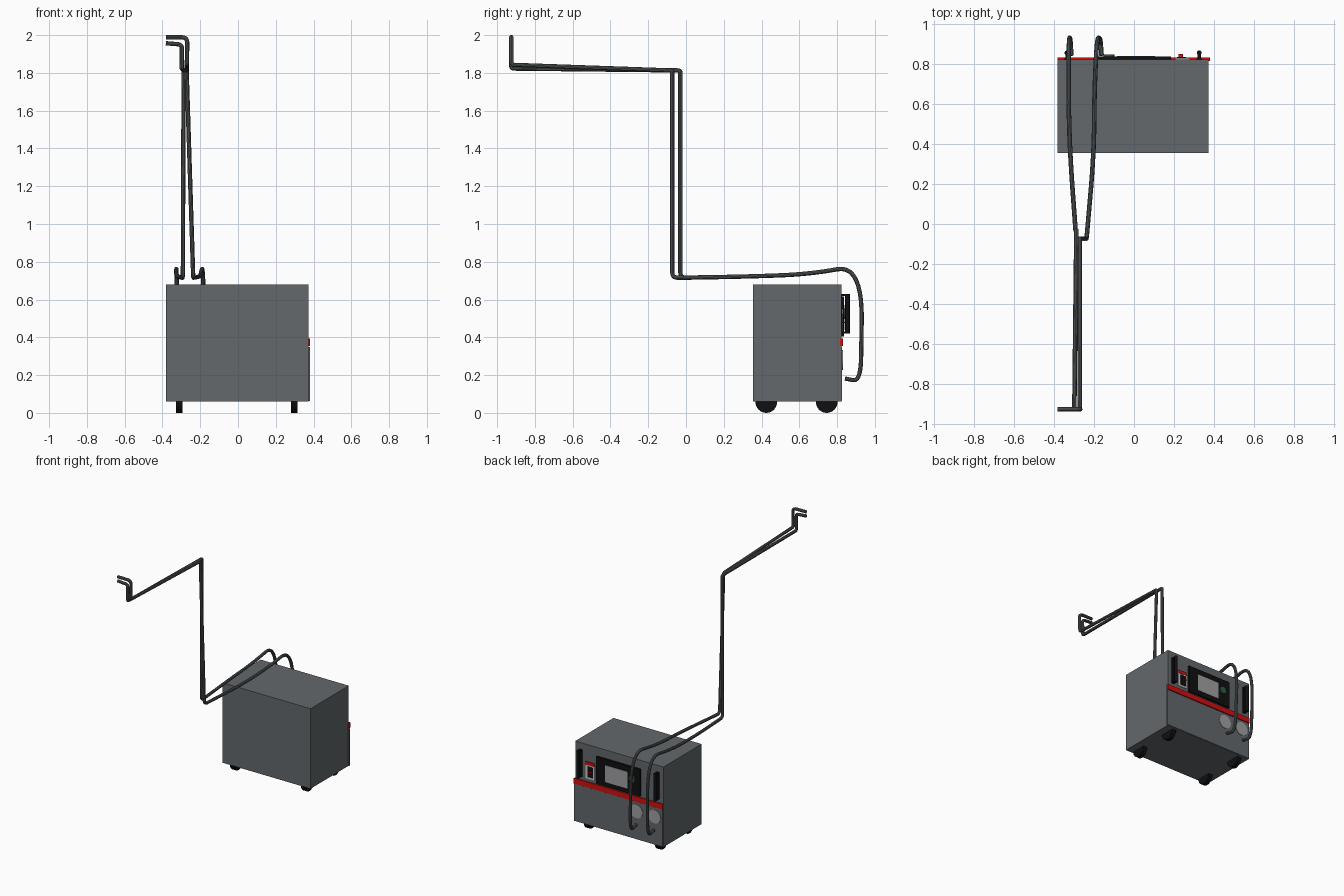
import bpy, math
from mathutils import Vector

if "Cube" in bpy.data.objects:
    bpy.data.objects.remove(bpy.data.objects["Cube"])


def material(name, rgb):
    m = bpy.data.materials.new(name)
    m.diffuse_color = (*rgb, 1)
    m.use_nodes = True
    m.node_tree.nodes["Principled BSDF"].inputs["Base Color"].default_value = m.diffuse_color
    return m


SHELL = material("shell_grey", (0.125, 0.14, 0.15))
HOSE = material("hose_grey", (0.10, 0.11, 0.115))
BLACK = material("black", (0.005, 0.005, 0.006))
RED = material("red", (0.65, 0.005, 0.005))
PALE = material("pale_grey", (0.35, 0.35, 0.36))
WHITE = material("white", (0.7, 0.7, 0.7))
GREEN = material("green", (0.03, 0.10, 0.05))


def box(name, x, y, z, mat):
    """Box from (min, max) ranges."""
    r = (x, y, z)
    bpy.ops.mesh.primitive_cube_add(size=1, location=[(a + b) / 2 for a, b in r])
    o = bpy.context.object
    o.name = name
    o.scale = [b - a for a, b in r]
    bpy.ops.object.transform_apply(location=False, rotation=False)
    o.data.materials.append(mat)
    return o


def cyl(name, loc, radius, depth, axis, mat, sides=32):
    rot = {"x": (0, math.pi / 2, 0), "y": (math.pi / 2, 0, 0), "z": (0, 0, 0)}[axis]
    bpy.ops.mesh.primitive_cylinder_add(vertices=sides, radius=radius, depth=depth,
                                        location=loc, rotation=rot)
    o = bpy.context.object
    o.name = name
    o.data.materials.append(mat)
    bpy.ops.object.shade_smooth_by_angle()
    return o


def pipe(name, ctrl, radius, mat):
    """Tube along (x, y, z, r) control points, each corner rounded over length r."""
    p = [Vector(c[:3]) for c in ctrl]
    path = [p[0]]
    for i in range(1, len(p) - 1):
        r, ends = ctrl[i][3], []
        for q in (p[i - 1], p[i + 1]):
            d = q - p[i]
            ends.append(p[i] + d.normalized() * min(r, d.length * 0.49))
        n = 10 if r > 0.04 else 5
        for k in range(n + 1):
            t = k / n
            path.append(ends[0] * (1 - t) ** 2 + p[i] * 2 * t * (1 - t) + ends[1] * t * t)
    path.append(p[-1])
    cu = bpy.data.curves.new(name, "CURVE")
    cu.dimensions = "3D"
    cu.bevel_depth = radius
    cu.bevel_resolution = 3
    cu.use_fill_caps = True
    s = cu.splines.new("POLY")
    s.points.add(len(path) - 1)
    for pt, v in zip(s.points, path):
        pt.co = (*v, 1)
    o = bpy.data.objects.new(name, cu)
    bpy.context.collection.objects.link(o)
    cu.materials.append(mat)
    bpy.ops.object.select_all(action="DESELECT")
    o.select_set(True)
    bpy.context.view_layer.objects.active = o
    bpy.ops.object.convert(target="MESH")
    bpy.ops.object.shade_smooth_by_angle()


# cabinet, lower service panel and trim stripe
box("cabinet", (-0.382, 0.373), (0.355, 0.822), (0.06, 0.68), SHELL)
box("lower_panel", (-0.378, 0.38), (0.815, 0.826), (0.062, 0.35), SHELL)
box("trim_stripe", (-0.382, 0.38), (0.815, 0.831), (0.353, 0.394), RED)

# wheels
for x in (-0.31, 0.298):
    for y in (0.425, 0.745):
        cyl("wheel", (x, y, 0.057), 0.057, 0.034, "x", BLACK)

# control panel: screen and dial
box("control_panel", (-0.19, 0.185), (0.815, 0.836), (0.405, 0.615), BLACK)
box("screen", (-0.085, 0.105), (0.83, 0.839), (0.44, 0.57), PALE)
cyl("dial", (-0.125, 0.84, 0.525), 0.028, 0.012, "y", GREEN)

# power switch
box("switch_plate", (0.205, 0.28), (0.815, 0.828), (0.42, 0.55), WHITE)
box("switch_cap", (0.205, 0.28), (0.815, 0.830), (0.525, 0.55), RED)
box("switch_body", (0.215, 0.26), (0.82, 0.833), (0.435, 0.515), BLACK)
box("switch_rocker", (0.222, 0.246), (0.825, 0.848), (0.475, 0.481), RED)

# carrying handles
for x in (-0.335, 0.326):
    cyl("handle_grip", (x, 0.855, 0.525), 0.012, 0.21, "z", BLACK, 16)
    for z in (0.426, 0.624):
        box("handle_bracket", (x - 0.008, x + 0.008), (0.82, 0.855), (z - 0.006, z + 0.006), BLACK)
    box("handle_base", (x - 0.014, x + 0.014), (0.818, 0.827), (0.42, 0.63), BLACK)

# round gauges
for x in (-0.155, -0.31):
    cyl("gauge", (x, 0.826, 0.28), 0.053, 0.008, "y", PALE)

# hoses: loop over the cabinet, climb, run forward, end in a side hook
pipe("outer_hose", [
    (-0.313, 0.842, 0.182, 0), (-0.318, 0.925, 0.165, 0.13), (-0.325, 0.935, 0.785, 0.3),
    (-0.328, 0.66, 0.735, 0.25), (-0.32, 0.35, 0.722, 0.2), (-0.292, -0.03, 0.715, 0.03),
    (-0.288, -0.03, 1.813, 0.012), (-0.298, -0.925, 1.823, 0.015),
    (-0.297, -0.925, 1.95, 0.02), (-0.382, -0.925, 1.957, 0)], 0.0115, HOSE)
pipe("inner_hose", [
    (-0.162, 0.842, 0.182, 0), (-0.168, 0.925, 0.165, 0.13), (-0.185, 0.935, 0.785, 0.3),
    (-0.198, 0.66, 0.735, 0.25), (-0.2, 0.35, 0.722, 0.2), (-0.237, -0.073, 0.715, 0.03),
    (-0.272, -0.073, 1.813, 0.012), (-0.271, -0.925, 1.843, 0.015),
    (-0.268, -0.925, 1.988, 0.03), (-0.382, -0.925, 1.989, 0)], 0.0115, HOSE)
